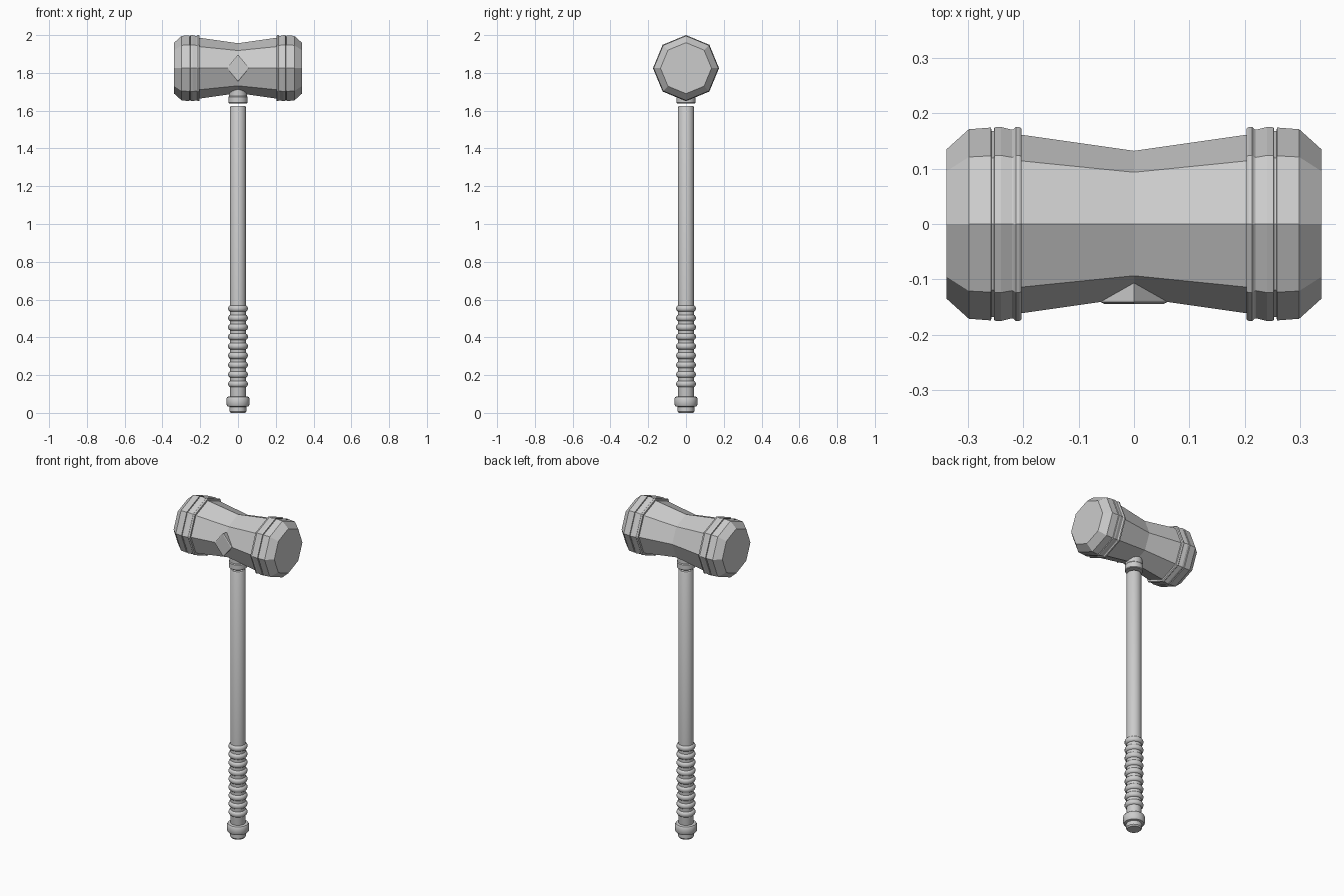
import bpy, bmesh, math
from mathutils import Matrix

if "Cube" in bpy.data.objects:
    bpy.data.objects.remove(bpy.data.objects["Cube"])

HEAD_Z = 1.825


def lathe(name, profile, sides, matrix=Matrix(), smooth=False):
    """Revolve (radius, height) points about local z and cap both ends."""
    bm = bmesh.new()
    rings = []
    for r, h in profile:
        rings.append([bm.verts.new((r * math.cos(2 * math.pi * i / sides),
                                    r * math.sin(2 * math.pi * i / sides), h))
                      for i in range(sides)])
    for a, b in zip(rings, rings[1:]):
        for i in range(sides):
            j = (i + 1) % sides
            bm.faces.new((a[i], a[j], b[j], b[i]))
    bm.faces.new(rings[0][::-1])
    bm.faces.new(rings[-1])
    bm.transform(matrix)
    bmesh.ops.recalc_face_normals(bm, faces=bm.faces)
    mesh = bpy.data.meshes.new(name)
    bm.to_mesh(mesh)
    bm.free()
    obj = bpy.data.objects.new(name, mesh)
    bpy.context.collection.objects.link(obj)
    if smooth:
        bpy.ops.object.select_all(action='DESELECT')
        obj.select_set(True)
        bpy.context.view_layer.objects.active = obj
        bpy.ops.object.shade_smooth_by_angle(angle=math.radians(35))
    return obj


# Octagonal head: half profile mirrored about its waist, turned to lie along x
half = [(0.161, 0.203), (0.172, 0.203), (0.175, 0.207), (0.175, 0.213),
        (0.171, 0.217), (0.170, 0.220), (0.175, 0.240), (0.1745, 0.252),
        (0.168, 0.253), (0.168, 0.257), (0.174, 0.258), (0.171, 0.298),
        (0.135, 0.338)]
profile = [(r, -h) for r, h in reversed(half)] + [(0.132, 0)] + half
along_x = Matrix.Translation((0, 0, HEAD_Z)) @ Matrix.Rotation(math.pi / 2, 4, 'Y')
lathe("hammer_head", profile, 8, along_x)

# Diamond plate on the front, with a bevelled rim
stretch = Matrix.Diagonal((1, 1, 1.2, 1))
to_front = Matrix.Translation((0, 0, HEAD_Z)) @ stretch @ Matrix.Rotation(math.pi / 2, 4, 'X')
lathe("diamond_plate", [(0.050, 0.10), (0.060, 0.138), (0.060, 0.141), (0.054, 0.144)],
      4, to_front)

# Collar under the head
lathe("collar", [(0.047, 1.638), (0.051, 1.642), (0.051, 1.672), (0.047, 1.677),
                 (0.047, 1.74)], 16, smooth=True)

# Shaft
lathe("shaft", [(0.040, 0.08), (0.042, 0.09), (0.042, 1.618), (0.038, 1.625)],
      16, smooth=True)

# Ribbed grip
for k in range(9):
    z = 0.153 + 0.05 * k
    lathe(f"grip_ring_{k + 1}",
          [(0.041, z - 0.017), (0.048, z - 0.013), (0.052, z - 0.005),
           (0.052, z + 0.005), (0.048, z + 0.013), (0.041, z + 0.017)],
          16, smooth=True)

# Pommel
lathe("pommel", [(0.038, 0.0), (0.044, 0.008), (0.044, 0.032), (0.056, 0.035),
                 (0.061, 0.043), (0.061, 0.077), (0.056, 0.085), (0.040, 0.088)],
      16, smooth=True)
